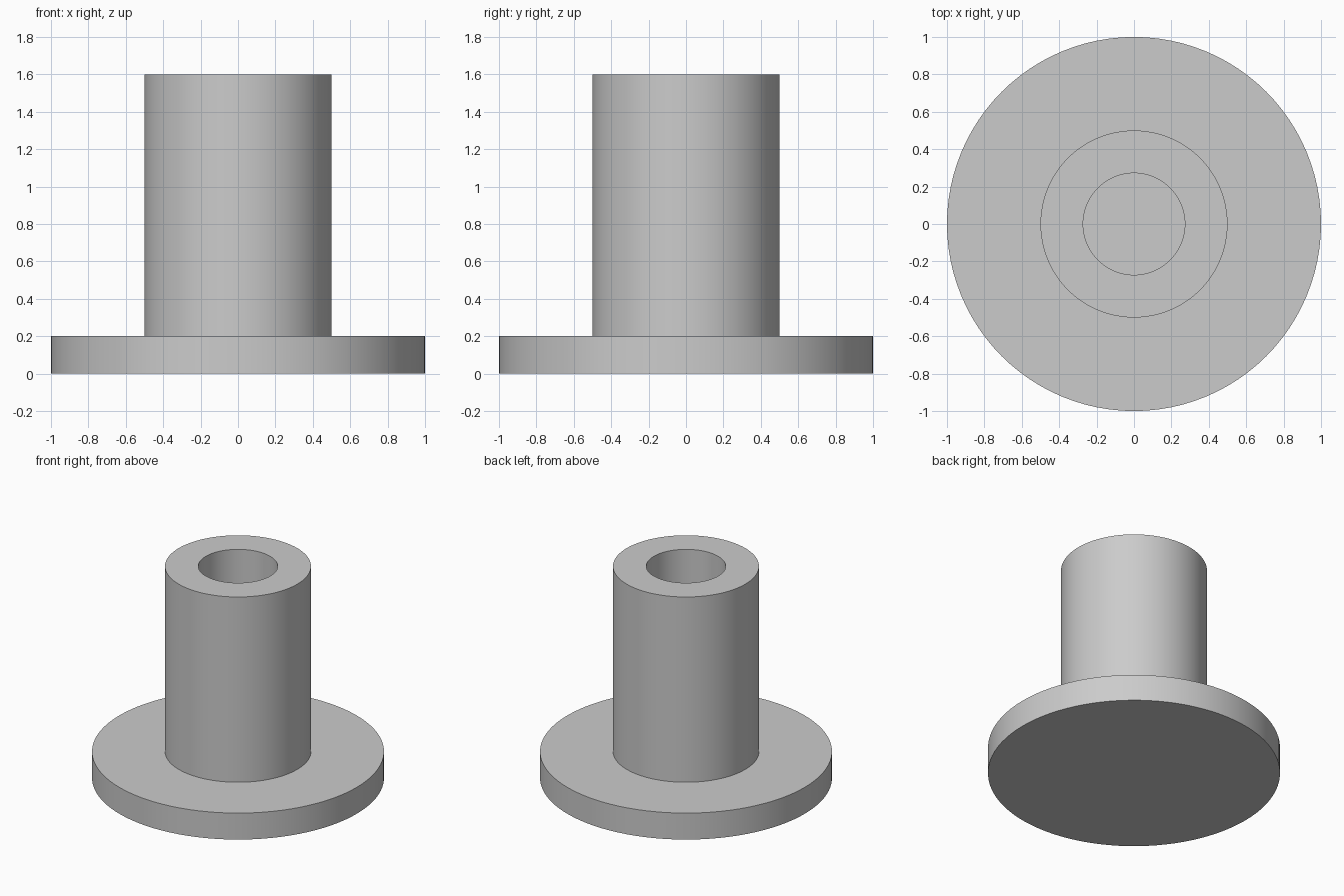
import bpy
import bmesh
import math

cube = bpy.data.objects.get("Cube")
if cube:
    bpy.data.objects.remove(cube, do_unlink=True)

SIDES = 96
FLANGE_R, TUBE_R, BORE_R = 1.0, 0.5, 0.272
FLANGE_TOP, TUBE_TOP, BORE_FLOOR = 0.2, 1.6, 0.2

# Plain grey material
grey = bpy.data.materials.new("plain_grey")
grey.use_nodes = True
colour = (0.6, 0.6, 0.6, 1.0)
grey.diffuse_color = colour
grey.node_tree.nodes["Principled BSDF"].inputs["Base Color"].default_value = colour


def lathe(name, profile):
    """Spin an (radius, height) profile about z into a closed solid."""
    bm = bmesh.new()
    verts = [bm.verts.new((r, 0, z)) for r, z in profile]
    edges = [bm.edges.new(pair) for pair in zip(verts, verts[1:])]
    bmesh.ops.spin(bm, geom=verts + edges, cent=(0, 0, 0), axis=(0, 0, 1),
                   angle=math.tau, steps=SIDES, use_merge=True)
    bmesh.ops.remove_doubles(bm, verts=bm.verts, dist=1e-5)
    bmesh.ops.recalc_face_normals(bm, faces=bm.faces)
    mesh = bpy.data.meshes.new(name)
    bm.to_mesh(mesh)
    bm.free()
    mesh.materials.append(grey)
    obj = bpy.data.objects.new(name, mesh)
    bpy.context.collection.objects.link(obj)
    bpy.ops.object.select_all(action="DESELECT")
    obj.select_set(True)
    bpy.context.view_layer.objects.active = obj
    bpy.ops.object.shade_smooth_by_angle(angle=math.radians(30))
    return obj


# Flanged bushing: base disc, raised tube and blind bore in one solid
lathe("flanged_bushing", [
    (0, 0),
    (FLANGE_R, 0),
    (FLANGE_R, FLANGE_TOP),
    (TUBE_R, FLANGE_TOP),
    (TUBE_R, TUBE_TOP),
    (BORE_R, TUBE_TOP),
    (BORE_R, BORE_FLOOR),
    (0, BORE_FLOOR),
])
